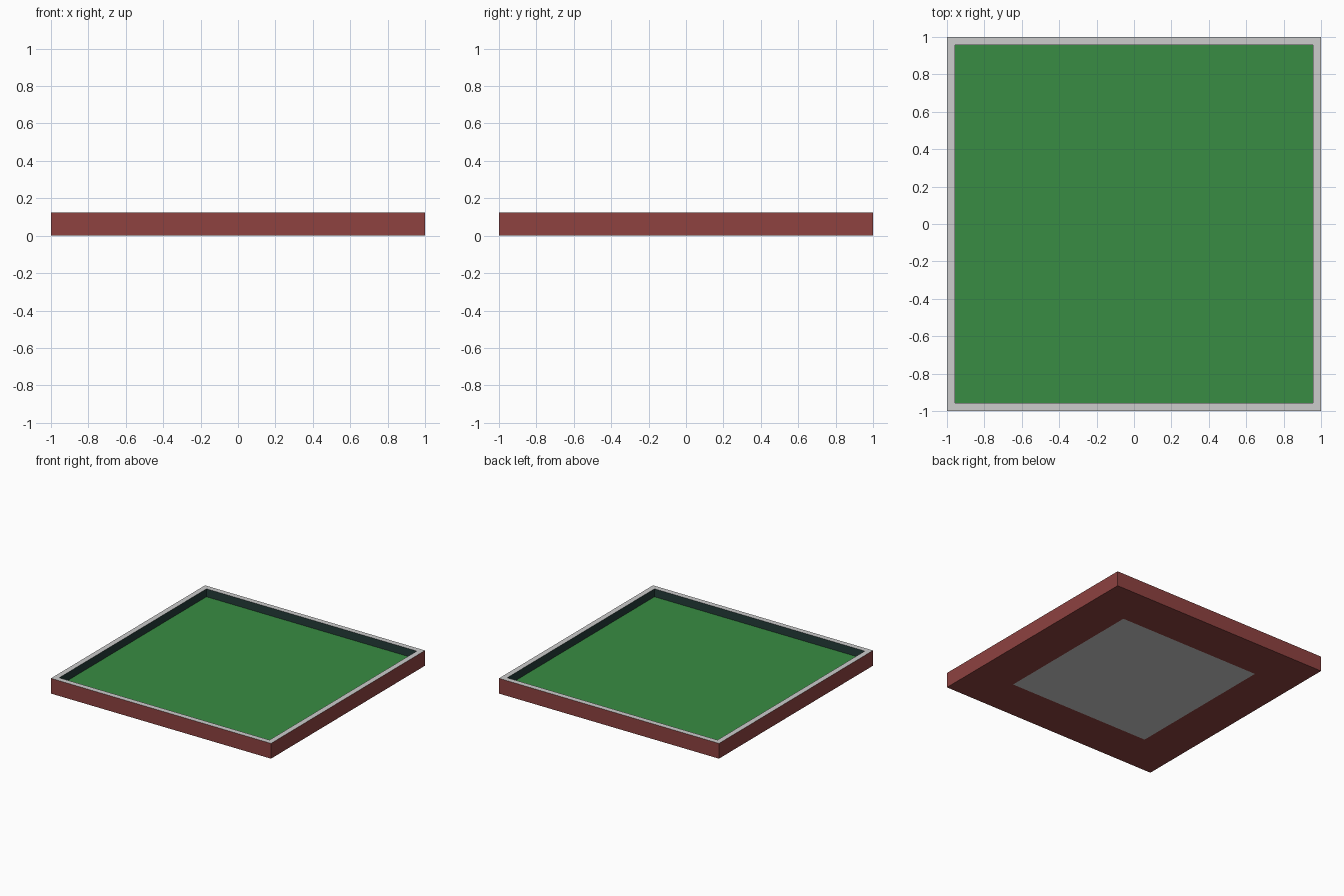
import bpy
import bmesh

if "Cube" in bpy.data.objects:
    bpy.data.objects.remove(bpy.data.objects["Cube"])

HEIGHT = 0.125   # overall tray height
RIM = 0.0625     # rim width
FLOOR = 0.06     # height of the recessed floor
PANEL = 0.5      # half width of the underside panel


def srgb(r, g, b):
    lin = lambda c: c / 12.92 if c <= 0.04045 else ((c + 0.055) / 1.055) ** 2.4
    return (lin(r / 255), lin(g / 255), lin(b / 255), 1.0)


COLOURS = [
    ("red_sides", srgb(142, 66, 64)),
    ("pale_grey", srgb(204, 204, 204)),
    ("green_floor", srgb(56, 140, 67)),
    ("dark_teal", srgb(36, 59, 56)),
]
RED, GREY, GREEN, DARK = range(4)

# Solid slab standing on the ground
bm = bmesh.new()
bmesh.ops.create_cube(bm, size=1.0)
for v in bm.verts:
    v.co = (v.co.x * 2, v.co.y * 2, (v.co.z + 0.5) * HEIGHT)
bm.normal_update()
top = max(bm.faces, key=lambda f: f.normal.z)
bottom = min(bm.faces, key=lambda f: f.normal.z)

# Rim, inner walls and recessed floor
rim = bmesh.ops.inset_region(bm, faces=[top], thickness=RIM)["faces"]
walls = bmesh.ops.inset_region(bm, faces=[top], thickness=0.0)["faces"]
for v in top.verts:
    v.co.z = FLOOR

# Square panel on the underside
bmesh.ops.inset_region(bm, faces=[bottom], thickness=1.0 - PANEL)

# Colours by part
for f in rim + [bottom]:
    f.material_index = GREY
for f in walls:
    f.material_index = DARK
top.material_index = GREEN
bm.normal_update()

mesh = bpy.data.meshes.new("tray")
bm.to_mesh(mesh)
bm.free()
for name, colour in COLOURS:
    mat = bpy.data.materials.new(name)
    mat.diffuse_color = colour
    mat.use_nodes = True
    mat.node_tree.nodes["Principled BSDF"].inputs["Base Color"].default_value = mat.diffuse_color
    mesh.materials.append(mat)
tray = bpy.data.objects.new("tray", mesh)
bpy.context.collection.objects.link(tray)
